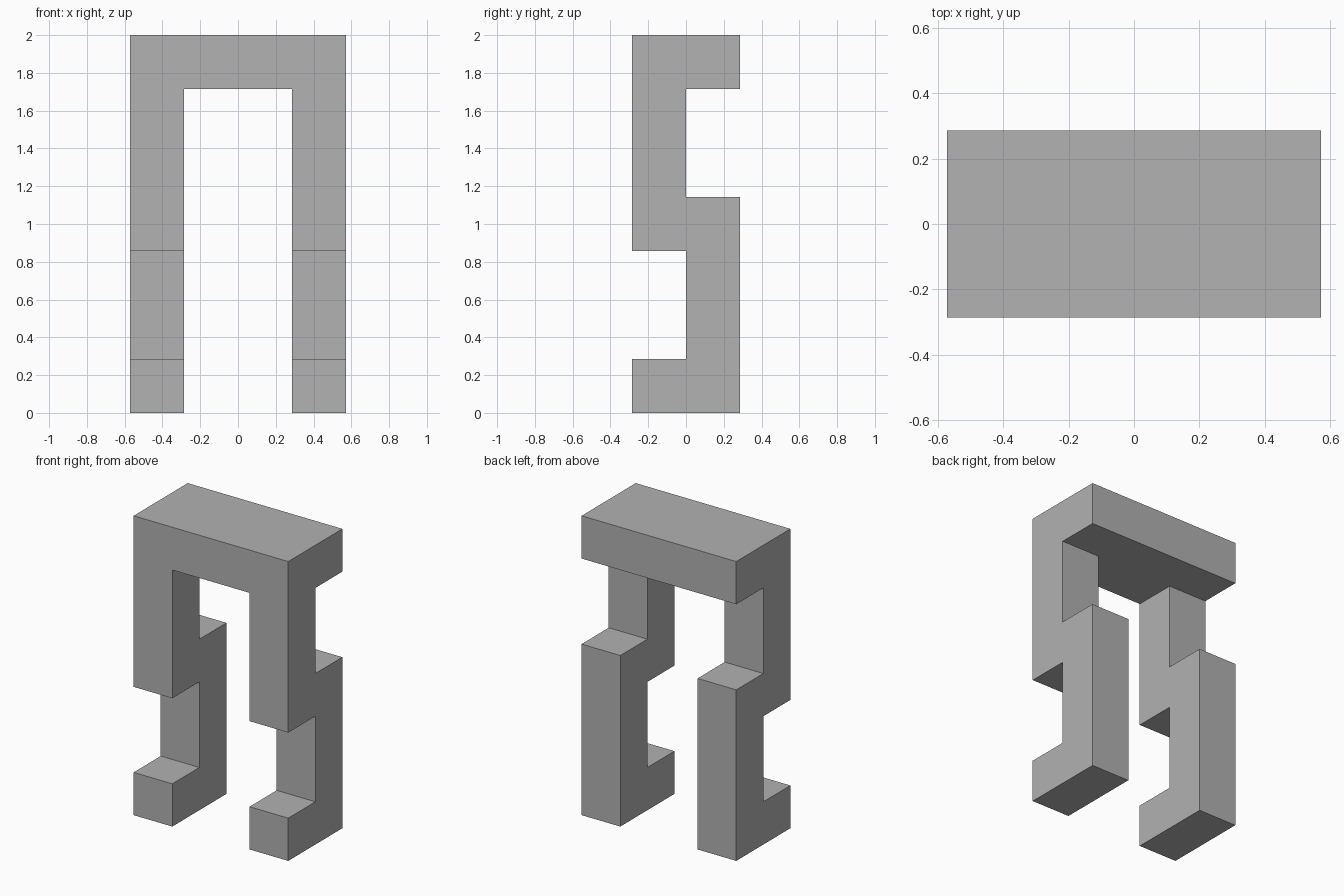
import bpy
import bmesh
from mathutils import Vector

cube = bpy.data.objects.get("Cube")
if cube:
    bpy.data.objects.remove(cube, do_unlink=True)

U = 2 / 7  # module: the height is seven units

grey = bpy.data.materials.new("plain_grey")
grey.use_nodes = True
colour = (0.445, 0.445, 0.445, 1)
grey.diffuse_color = colour
grey.node_tree.nodes["Principled BSDF"].inputs["Base Color"].default_value = colour

# Side profiles in units (y, z): stepped leg, and the beam end above it
LEG = [(-1, 0), (1, 0), (1, 4), (0, 4), (0, 6), (-1, 6), (-1, 3), (0, 3), (0, 1), (-1, 1)]
BEAM = [(-1, 6), (0, 6), (1, 6), (1, 7), (-1, 7)]

bm = bmesh.new()
corners = {}


def profile_face(points):
    for p in points:
        if p not in corners:
            corners[p] = bm.verts.new((U, p[0] * U, p[1] * U))
    return bm.faces.new([corners[p] for p in points])


def extrude(faces, distance):
    result = bmesh.ops.extrude_face_region(bm, geom=faces)["geom"]
    verts = [g for g in result if isinstance(g, bmesh.types.BMVert)]
    bmesh.ops.translate(bm, verts=verts, vec=Vector((distance, 0, 0)))
    return [g for g in result if isinstance(g, bmesh.types.BMFace)]


# Leg with its beam end, one unit thick
leg, beam = profile_face(LEG), profile_face(BEAM)
extrude([leg, beam], U)

# Beam carried inward to the centre plane, left open for mirroring
caps = [f for f in extrude([beam], -U)
        if all(abs(v.co.x) < 0.001 for v in f.verts)]
bmesh.ops.delete(bm, geom=caps, context='FACES_ONLY')
bmesh.ops.recalc_face_normals(bm, faces=bm.faces[:])

# Make sure the normals point outward on the half-open shell
outer = max(bm.faces, key=lambda f: f.calc_center_median().x)
if outer.normal.x < 0:
    bmesh.ops.reverse_faces(bm, faces=bm.faces[:])

mesh = bpy.data.meshes.new("stepped_leg_frame")
bm.to_mesh(mesh)
bm.free()
mesh.materials.append(grey)
frame = bpy.data.objects.new("stepped_leg_frame", mesh)
bpy.context.scene.collection.objects.link(frame)

# Opposite half
mirror = frame.modifiers.new("mirror", 'MIRROR')
mirror.use_axis[0] = True
mirror.use_clip = True
